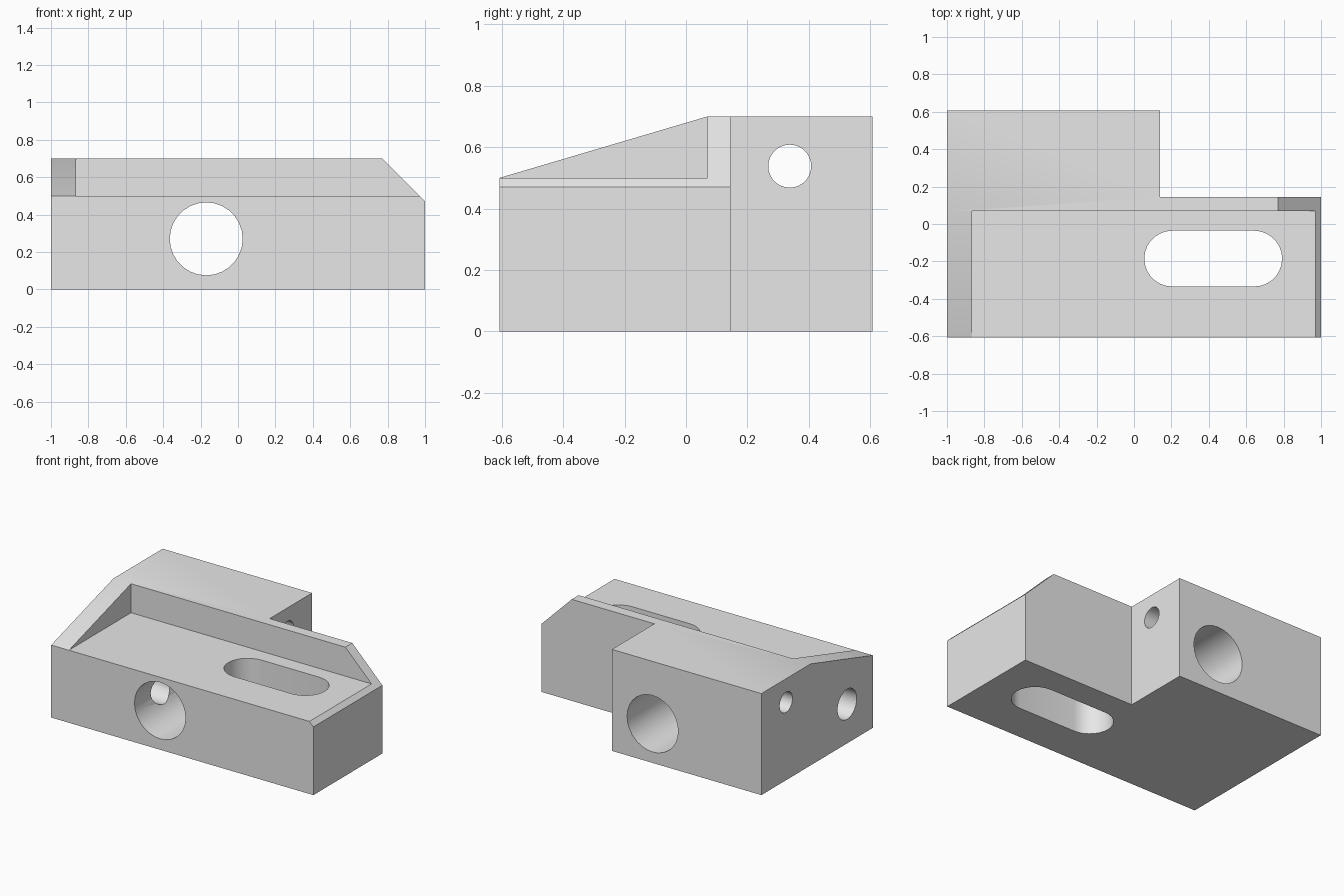
import bpy
import bmesh
import math

cube = bpy.data.objects.get("Cube")
if cube:
    bpy.data.objects.remove(cube, do_unlink=True)

grey = bpy.data.materials.new("plain_grey")
grey.use_nodes = True
grey.diffuse_color = (0.8, 0.8, 0.8, 1)
grey.node_tree.nodes["Principled BSDF"].inputs["Base Color"].default_value = (0.8, 0.8, 0.8, 1)


def prism(name, outline, axis, low, high):
    """Extrude a 2D outline along an axis; outline is (y,z), (x,z) or (x,y)."""
    bm = bmesh.new()
    place = {"X": lambda a, b: (low, a, b),
             "Y": lambda a, b: (a, low, b),
             "Z": lambda a, b: (a, b, low)}[axis]
    face = bm.faces.new([bm.verts.new(place(a, b)) for a, b in outline])
    extruded = bmesh.ops.extrude_face_region(bm, geom=[face])["geom"]
    shift = [(high - low) * (axis == name_) for name_ in "XYZ"]
    verts = [v for v in extruded if isinstance(v, bmesh.types.BMVert)]
    bmesh.ops.translate(bm, vec=shift, verts=verts)
    bmesh.ops.recalc_face_normals(bm, faces=bm.faces)
    mesh = bpy.data.meshes.new(name)
    bm.to_mesh(mesh)
    bm.free()
    mesh.materials.append(grey)
    obj = bpy.data.objects.new(name, mesh)
    bpy.context.collection.objects.link(obj)
    return obj


def arc(cx, cy, r, start, sweep, steps):
    return [(cx + r * math.cos(start + sweep * i / steps),
             cy + r * math.sin(start + sweep * i / steps)) for i in range(steps + 1)]


def circle(cx, cy, r, sides=28):
    return arc(cx, cy, r, 0, math.tau, sides)[:-1]


# L-shaped block
FRONT, BACK, TOP = -0.607, 0.607, 0.7
body = prism("clamp_body", [(-1, FRONT), (1, FRONT), (1, 0.145), (0.14, 0.145),
                            (0.14, BACK), (-1, BACK)], "Z", 0, TOP)

# Slot outline: two half circles joined by straight sides
slot = (arc(0.643, -0.185, 0.149, -math.pi / 2, math.pi, 14)
        + arc(0.204, -0.185, 0.149, math.pi / 2, math.pi, 14))

slope = (TOP - 0.5) / (0.07 - FRONT)
cutters = [
    # sloping top of the side wall
    prism("slope_cutter", [(FRONT - 0.2, 0.5 - 0.2 * slope), (0.07 + 0.1 / slope, 0.8),
                           (FRONT - 0.2, 0.8)], "X", -1.2, 1.2),
    # open pocket
    prism("pocket_cutter", [(-0.865, 0.5), (1.2, 0.5), (1.2, 0.9), (-0.865, 0.9)],
          "Y", -0.9, 0.07),
    # end chamfer
    prism("chamfer_cutter", [(0.67, 0.8), (1.1, 0.37), (1.1, 0.8)], "Y", -0.95, 0.5),
    # slot and bores
    prism("slot_cutter", slot, "Z", -0.2, 0.85),
    prism("main_bore_cutter", circle(-0.17, 0.27, 0.195), "Y", -1, 1),
    prism("small_bore_cutter", circle(0.338, 0.538, 0.07), "X", -1.3, 0.5),
    prism("cross_bore_cutter", circle(-0.327, 0.27, 0.104), "X", -1.3, -0.2),
]

for cutter in cutters:
    cutter.hide_render = True
    cut = body.modifiers.new(cutter.name, "BOOLEAN")
    cut.operation = "DIFFERENCE"
    cut.solver = "EXACT"
    cut.object = cutter

# Bake the cuts and remove the helpers
bpy.context.view_layer.update()
graph = bpy.context.evaluated_depsgraph_get()
baked = bpy.data.meshes.new_from_object(body.evaluated_get(graph))
body.modifiers.clear()
body.data = baked
for cutter in cutters:
    bpy.data.objects.remove(cutter, do_unlink=True)

bpy.ops.object.select_all(action="DESELECT")
body.select_set(True)
bpy.context.view_layer.objects.active = body
bpy.ops.object.shade_smooth_by_angle(angle=math.radians(30))
